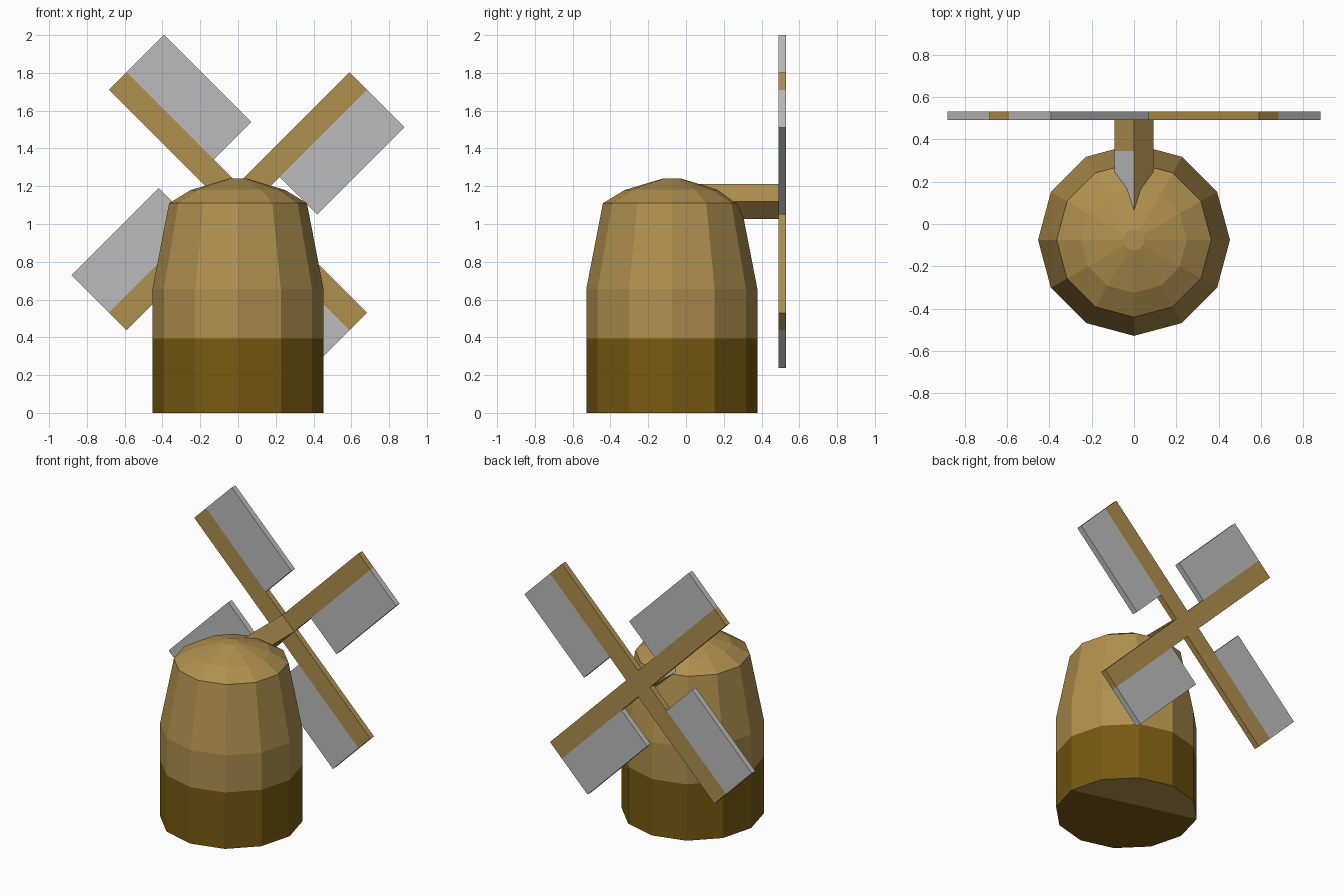
import bpy, bmesh
from math import sin, cos, pi, radians
from mathutils import Matrix, Vector

old = bpy.data.objects.get("Cube")
if old:
    bpy.data.objects.remove(old, do_unlink=True)


def material(name, rgb):
    m = bpy.data.materials.new(name)
    m.use_nodes = True
    m.diffuse_color = (*rgb, 1)
    m.node_tree.nodes["Principled BSDF"].inputs["Base Color"].default_value = (*rgb, 1)
    return m


TAN = material("tan wood", (0.43, 0.275, 0.075))
DARK = material("dark brown", (0.186, 0.103, 0.006))
GREY = material("grey cloth", (0.5, 0.5, 0.5))


def finish(name, bm, *mats):
    bmesh.ops.recalc_face_normals(bm, faces=bm.faces)
    me = bpy.data.meshes.new(name)
    bm.to_mesh(me)
    bm.free()
    for m in mats:
        me.materials.append(m)
    ob = bpy.data.objects.new(name, me)
    bpy.context.collection.objects.link(ob)
    return ob


def loft(bm, rings):
    """Skin a list of point rings and cap both ends."""
    rows = [[bm.verts.new(p) for p in ring] for ring in rings]
    n = len(rows[0])
    for a, b in zip(rows, rows[1:]):
        for i in range(n):
            j = (i + 1) % n
            bm.faces.new((a[i], a[j], b[j], b[i]))
    bm.faces.new(rows[0])
    bm.faces.new(rows[-1])
    return rows


# Tower: twelve-sided lathe with a dark lower band and a faceted cap
SIDES, TOWER_Y = 12, -0.075
profile = [(0.453, 0), (0.453, 0.395), (0.453, 0.655), (0.365, 1.11), (0.25, 1.18), (0.05, 1.24)]
bm = bmesh.new()
rows = loft(bm, [[(r * cos(2 * pi * i / SIDES), TOWER_Y + r * sin(2 * pi * i / SIDES), z)
                  for i in range(SIDES)] for r, z in profile])
# Underside is divided along a chord
floor = next(f for f in bm.faces if all(v.co.z < 0.01 for v in f.verts))
bmesh.utils.face_split(floor, rows[0][0], rows[0][5])
for f in bm.faces:
    c = f.calc_center_median()
    f.material_index = int(c.z < 0.39 and not (c.z < 0.01 and c.y > TOWER_Y + 0.1))
finish("tower", bm, TAN, DARK)

# Shaft: square bar on its corner, with a grey patch on one upper face
HUB_Z, HALF = 1.12, 0.093
bm = bmesh.new()
loft(bm, [[(HALF * cos(k * pi / 2), y, HUB_Z + HALF * sin(k * pi / 2)) for k in range(4)]
          for y in (-0.07, 0.345, 0.49)])
for f in bm.faces:
    c = f.calc_center_median()
    f.material_index = int(c.x < -0.01 and c.z > HUB_Z + 0.01 and c.y < 0.345)
finish("shaft", bm, TAN, GREY)


def plate(name, angle, u, v, mat):
    """Flat board in the sail plane; u runs along the arm, v across it."""
    bm = bmesh.new()
    bmesh.ops.create_cube(bm, size=1)
    bmesh.ops.scale(bm, vec=Vector((u[1] - u[0], 0.04, v[1] - v[0])), verts=bm.verts)
    bmesh.ops.translate(bm, vec=Vector((sum(u) / 2, 0, sum(v) / 2)), verts=bm.verts)
    bm.transform(Matrix.Translation((0, 0.51, HUB_Z)) @ Matrix.Rotation(radians(angle), 4, 'Y'))
    finish(name, bm, mat)


# Two crossing arms and four sails, each on the same side of its arm
for i, side in enumerate(("upper_left", "lower_left", "lower_right", "upper_right")):
    angle = -45 + 90 * i
    if i < 2:
        plate("arm_" + "ab"[i], angle, (-0.9, 0.9), (-0.065, 0.065), TAN)
    plate("sail_" + side, angle, (0.247, 0.9), (-0.346, -0.065), GREY)
